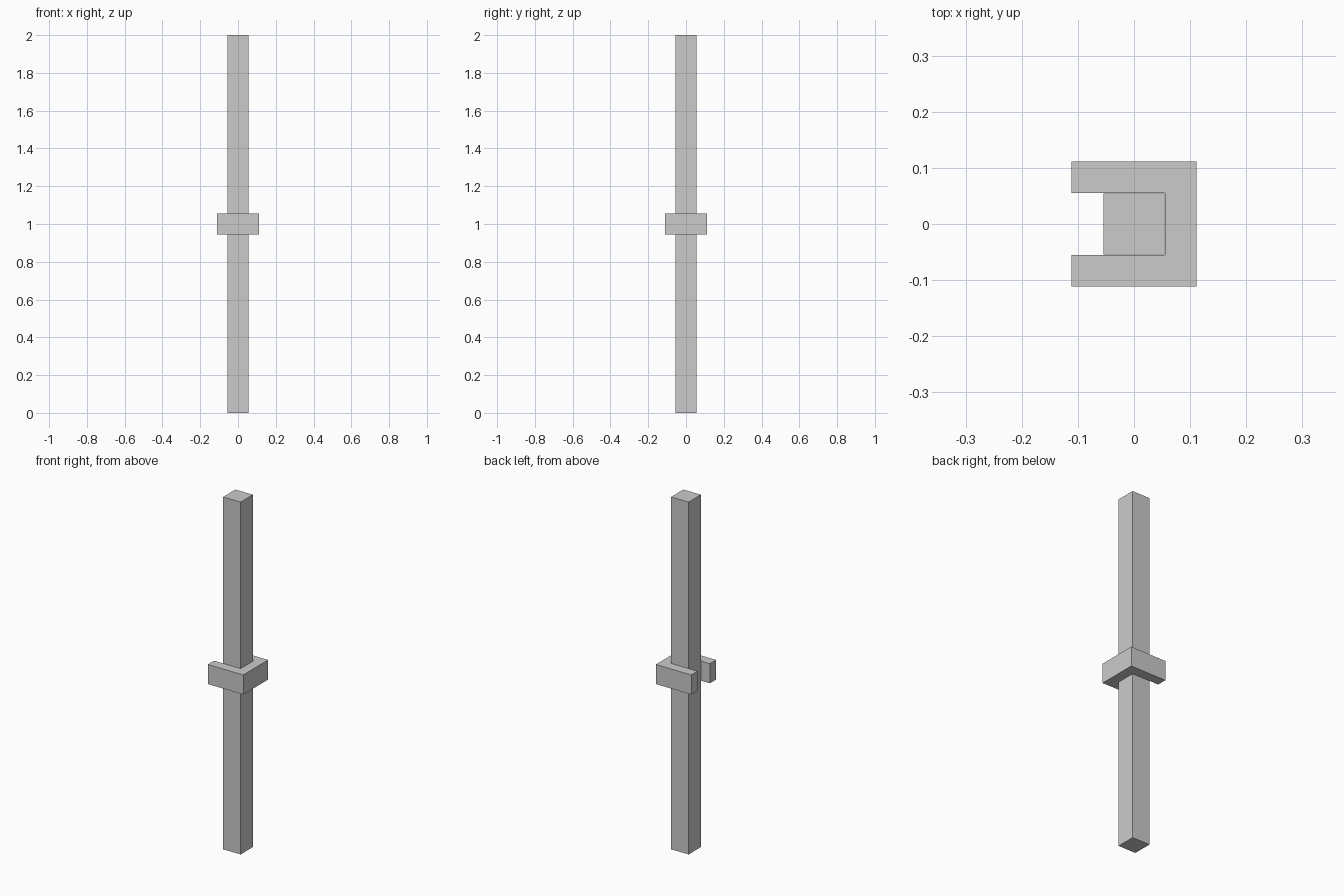
import bpy, bmesh

if "Cube" in bpy.data.objects:
    bpy.data.objects.remove(bpy.data.objects["Cube"])


def extruded(name, outline, z0, z1):
    bm = bmesh.new()
    face = bm.faces.new([bm.verts.new((x, y, z0)) for x, y in outline])
    top = bmesh.ops.extrude_face_region(bm, geom=[face])
    verts = [g for g in top["geom"] if isinstance(g, bmesh.types.BMVert)]
    bmesh.ops.translate(bm, verts=verts, vec=(0, 0, z1 - z0))
    bmesh.ops.recalc_face_normals(bm, faces=bm.faces)
    mesh = bpy.data.meshes.new(name)
    bm.to_mesh(mesh)
    bm.free()
    obj = bpy.data.objects.new(name, mesh)
    bpy.context.collection.objects.link(obj)
    return obj


# Square upright post
p = 0.0547
extruded("post", [(-p, -p), (p, -p), (p, p), (-p, p)], 0, 2)

# U-shaped bracket at mid height, open towards -x
o, i = 0.1113, 0.0556
extruded("bracket", [(-o, -o), (o, -o), (o, o), (-o, o),
                     (-o, i), (i, i), (i, -i), (-o, -i)], 1 - i, 1 + i)
